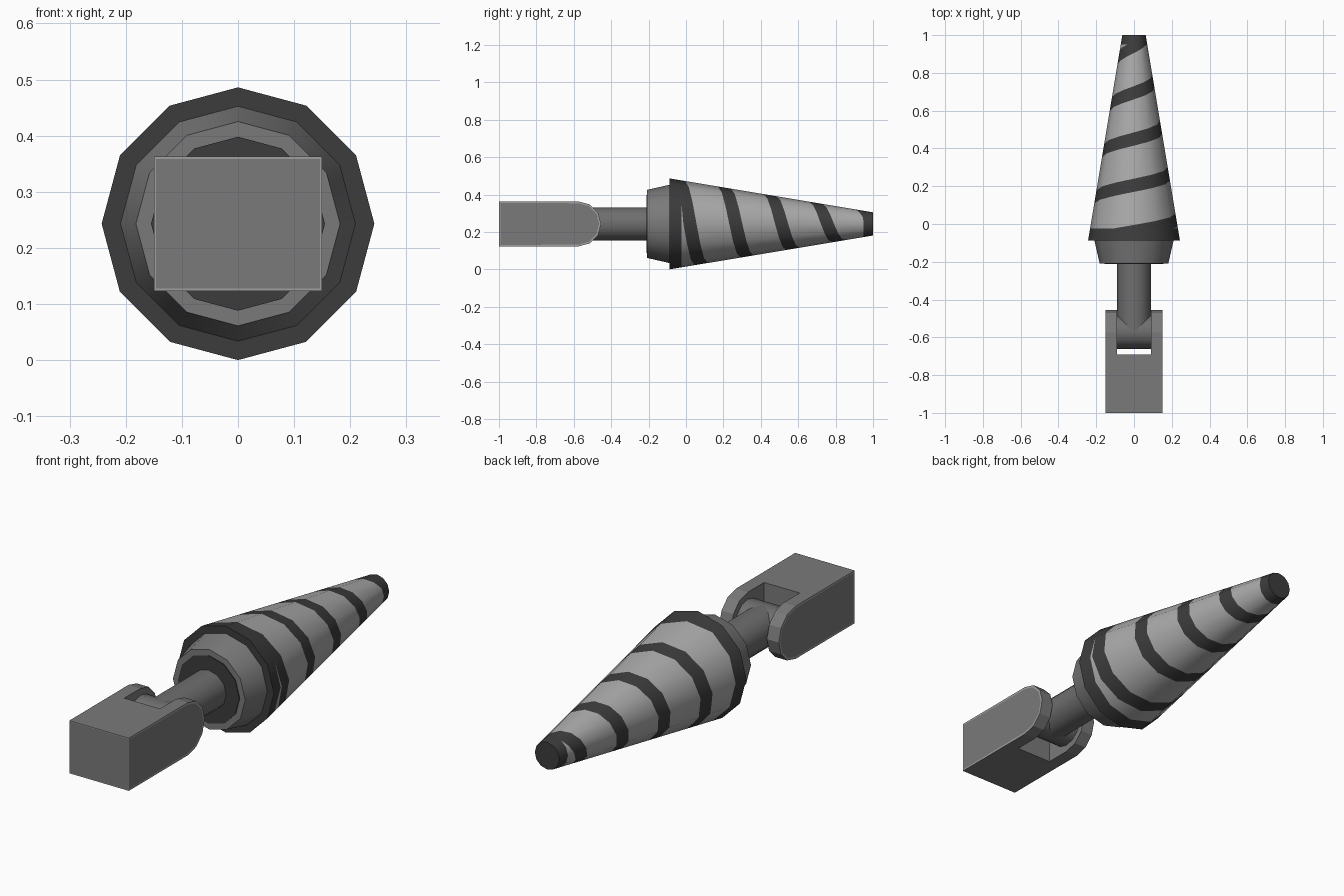
import bpy, bmesh, math

if "Cube" in bpy.data.objects:
    bpy.data.objects.remove(bpy.data.objects["Cube"])

CZ = 0.243      # height of the long axis
SIDES = 12


def srgb(v):
    c = v / 255
    return ((c + 0.055) / 1.055) ** 2.4


def material(name, v):
    m = bpy.data.materials.new(name)
    m.diffuse_color = (srgb(v), srgb(v), srgb(v), 1)
    m.use_nodes = True
    m.node_tree.nodes["Principled BSDF"].inputs["Base Color"].default_value = m.diffuse_color
    return m


light = material("light grey", 170)
dark = material("charcoal", 60)
steel = material("steel grey", 122)
shaft_grey = material("shaft grey", 110)
edge_grey = material("worn edge grey", 160)


def finish(name, bm, mats, smooth=True):
    bmesh.ops.remove_doubles(bm, verts=bm.verts[:], dist=1e-5)
    bmesh.ops.recalc_face_normals(bm, faces=bm.faces[:])
    me = bpy.data.meshes.new(name)
    bm.to_mesh(me)
    bm.free()
    for m in mats:
        me.materials.append(m)
    ob = bpy.data.objects.new(name, me)
    bpy.context.collection.objects.link(ob)
    bpy.ops.object.select_all(action='DESELECT')
    ob.select_set(True)
    bpy.context.view_layer.objects.active = ob
    if smooth:
        bpy.ops.object.shade_smooth_by_angle(angle=math.radians(40))
    return ob


def lathe(name, profile, mat, along_x=False, y0=0.0):
    """Solid of revolution from (position, radius) pairs, with end caps."""
    bm = bmesh.new()
    rings = []
    for p, r in profile:
        ring = []
        for i in range(SIDES):
            a = 2 * math.pi * i / SIDES
            s, c = r * math.sin(a), r * math.cos(a)
            ring.append(bm.verts.new((p, y0 + s, CZ + c) if along_x else (s, p, CZ + c)))
        rings.append(ring)
    for A, B in zip(rings, rings[1:]):
        for i in range(SIDES):
            j = (i + 1) % SIDES
            bm.faces.new((A[i], A[j], B[j], B[i]))
    bm.faces.new(rings[0])
    bm.faces.new(rings[-1])
    return finish(name, bm, [mat])


# Striped cone: each facet is cut along the helix stripe edges
Y0, Y1, R0, R1 = -0.088, 1.0, 0.243, 0.062
PITCH, HALF, START = 0.245, 0.035, 0.205
BAND0, BAND1 = -0.025, 0.95


def breaks(theta):
    ys = [Y0, BAND0]
    for k in range(-2, 5):
        c = START + PITCH * (theta / (2 * math.pi) + k)
        ys += [min(max(c + d, BAND0), BAND1) for d in (-HALF, HALF)]
    return ys + [BAND1, Y1]


bm = bmesh.new()
columns = []
for i in range(SIDES + 1):
    th = -math.pi + 2 * math.pi * i / SIDES
    col = []
    for y in breaks(th):
        r = R0 + (R1 - R0) * (y - Y0) / (Y1 - Y0)
        col.append((r * math.sin(th), y, CZ + r * math.cos(th)))
    columns.append(col)
for A, B in zip(columns, columns[1:]):
    for k in range(len(A) - 1):
        pts = []
        for p in (A[k], B[k], B[k + 1], A[k + 1]):
            if p not in pts:
                pts.append(p)
        if len(pts) > 2:
            f = bm.faces.new([bm.verts.new(p) for p in pts])
            f.material_index = 1 if k % 2 == 0 else 0
for k in (0, -1):
    f = bm.faces.new([bm.verts.new(c[k]) for c in columns[:-1]])
    f.material_index = 1
finish("striped_cone", bm, [light, dark])

# Collar, dark seat ring, shaft and hinge barrel
lathe("collar", [(-0.208, 0.182), (-0.085, 0.21)], steel)
lathe("collar_seat", [(-0.212, 0.155), (-0.207, 0.155)], dark)
lathe("shaft", [(-0.57, 0.089), (-0.2, 0.089)], shaft_grey)
lathe("hinge_barrel", [(-0.092, 0.089), (0.092, 0.089)], shaft_grey, True, -0.572)

# Fork block with rounded prong ends and worn side edges
bm = bmesh.new()
H = 0.12
outline = [(-1.0, CZ - H), (-1.0, CZ + H)]
for i in range(7):
    a = math.radians(90 - 30 * i)
    outline.append((-0.574 + H * math.cos(a), CZ + H * math.sin(a)))
face = bm.faces.new([bm.verts.new((-0.15, y, z)) for y, z in outline])
ext = bmesh.ops.extrude_face_region(bm, geom=[face])
bmesh.ops.translate(bm, vec=(0.30, 0, 0),
                    verts=[g for g in ext["geom"] if isinstance(g, bmesh.types.BMVert)])
bmesh.ops.recalc_face_normals(bm, faces=bm.faces[:])
sides = [f for f in bm.faces if abs(f.normal.x) > 0.9]
rim = bmesh.ops.inset_individual(bm, faces=sides, thickness=0.01)
for f in rim["faces"]:
    f.material_index = 1
front = [f for f in bm.faces if f.normal.y < -0.9]
rim = bmesh.ops.inset_individual(bm, faces=front, thickness=0.006)
for f in rim["faces"]:
    f.material_index = 1
for f in sides + front:
    f.material_index = 0
fork = finish("fork_block", bm, [steel, edge_grey], smooth=False)

# Slot between the prongs
bpy.ops.mesh.primitive_cube_add(size=1, location=(0, -0.39, CZ))
cutter = bpy.context.object
cutter.name = "slot_cutter"
cutter.scale = (0.18, 0.60, 0.6)
cutter.hide_render = True
cutter.data.materials.append(steel)
bpy.context.view_layer.update()
mod = fork.modifiers.new("slot", 'BOOLEAN')
mod.object = cutter
mod.operation = 'DIFFERENCE'
mod.solver = 'EXACT'
bpy.context.view_layer.objects.active = fork
bpy.ops.object.modifier_apply(modifier="slot")
bpy.data.objects.remove(cutter)
